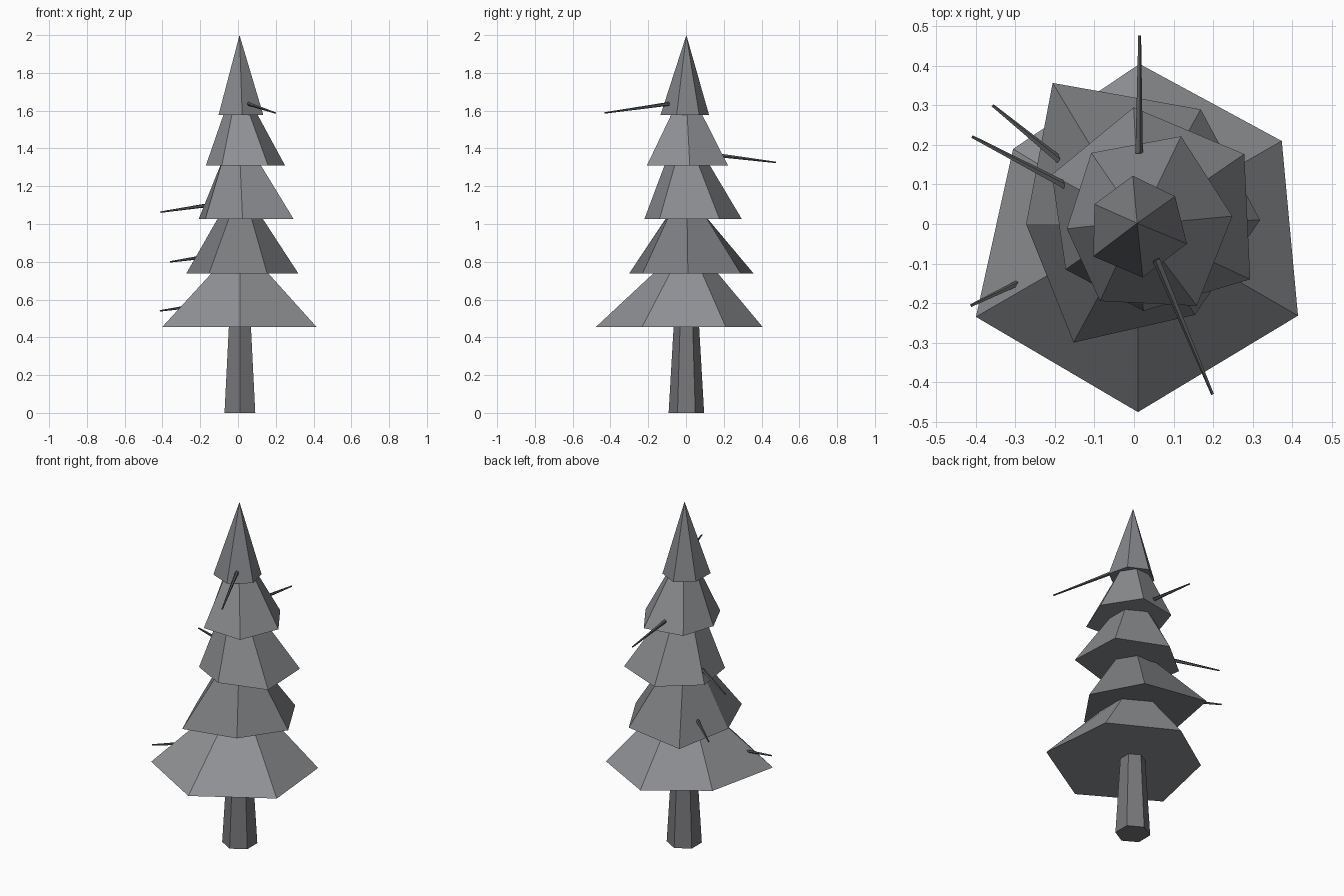
import bpy, bmesh, math
from mathutils import Vector

if "Cube" in bpy.data.objects:
    bpy.data.objects.remove(bpy.data.objects["Cube"])

CX, CY = 0.010, 0.002   # tree axis
DX, DZ = 0.004, -0.007  # small registration offset for rims


def paint(name, r, g, b):
    m = bpy.data.materials.new(name)
    m.diffuse_color = (r, g, b, 1)
    m.use_nodes = True
    m.node_tree.nodes["Principled BSDF"].inputs["Base Color"].default_value = m.diffuse_color
    return m


def ring(radius, z, phase, n=6):
    return [(CX + radius * math.cos(phase + i * math.tau / n),
             CY + radius * math.sin(phase + i * math.tau / n), z) for i in range(n)]


def loft(name, low, high, mat):
    """Closed solid between two rings; a single high point makes a cone."""
    bm = bmesh.new()
    a = [bm.verts.new(p) for p in low]
    b = [bm.verts.new(p) for p in high]
    n = len(a)
    bm.faces.new(a[::-1])
    for i in range(n):
        j = (i + 1) % n
        if len(b) == 1:
            bm.faces.new((a[i], a[j], b[0]))
        else:
            bm.faces.new((a[i], a[j], b[j], b[i]))
    if len(b) > 1:
        bm.faces.new(b)
    bmesh.ops.recalc_face_normals(bm, faces=bm.faces)
    me = bpy.data.meshes.new(name)
    bm.to_mesh(me)
    bm.free()
    me.materials.append(mat)
    ob = bpy.data.objects.new(name, me)
    bpy.context.collection.objects.link(ob)
    return ob


# Trunk
up = math.radians(90)
loft("trunk", ring(0.094, 0, up), ring(0.065, 0.50, up),
     paint("bark", 0.185, 0.185, 0.195))

# Foliage tiers: base z, top z, top radius, grey level, uneven rim (anticlockwise)
tiers = [
    (0.463, 0.78, 0.138, 0.29, [(0.37, 0.21), (0.01, 0.405), (-0.31, 0.19),
                                (-0.404, -0.235), (0.006, -0.476), (0.411, -0.232)]),
    (0.746, 1.07, 0.098, 0.215, [(0.315, 0.01), (0.165, 0.29), (-0.21, 0.357),
                                 (-0.277, 0.0), (-0.157, -0.30), (0.15, -0.23)]),
    (1.034, 1.355, 0.102, 0.26, [(0.275, 0.177), (-0.005, 0.295), (-0.212, 0.125),
                                 (-0.177, -0.115), (0.02, -0.22), (0.29, -0.14)]),
    (1.317, 1.62, 0.075, 0.275, [(0.245, 0.02), (0.115, 0.222), (-0.112, 0.18),
                                 (-0.174, -0.012), (-0.09, -0.195), (0.155, -0.207)]),
    (1.584, 2.007, 0.0, 0.23, [(0.1, 0.07), (-0.007, 0.122), (-0.104, 0.05),
                               (-0.107, -0.082), (0.018, -0.135), (0.13, -0.05)]),
]
for k, (z0, z1, r, g, rim) in enumerate(tiers):
    phase = math.radians(30 if k % 2 == 0 else 2)
    top = ring(r, z1 + DZ, phase) if r else [(CX - 0.002, CY, z1 + DZ)]
    loft(f"foliage_tier_{k + 1}", [(x + DX, y, z0 + DZ) for x, y in rim], top,
         paint(f"needles_{k + 1}", g * 0.97, g, g * 1.05))

# Bare twigs: root, tip
dark = paint("dead_wood", 0.09, 0.095, 0.095)
twigs = [
    ((0.057, -0.09, 1.636), (0.199, -0.431, 1.588)),
    ((0.012, 0.178, 1.363), (0.014, 0.477, 1.326)),
    ((-0.172, 0.096, 1.098), (-0.410, 0.221, 1.063)),
    ((-0.188, 0.161, 0.825), (-0.358, 0.30, 0.80)),
    ((-0.225, -0.117, 0.567), (-0.413, -0.207, 0.540)),
]
for k, (p, q) in enumerate(twigs):
    p, q = Vector(p), Vector(q)
    u = (q - p).cross(Vector((0, 0, 1))).normalized()
    v = u.cross(q - p).normalized()
    ends = []
    for c, r in ((p, 0.0105), (q, 0.004)):
        ends.append([c + r * (u * math.cos(t) + v * math.sin(t))
                     for t in (i * math.tau / 5 for i in range(5))])
    loft(f"twig_{k + 1}", *ends, dark)
